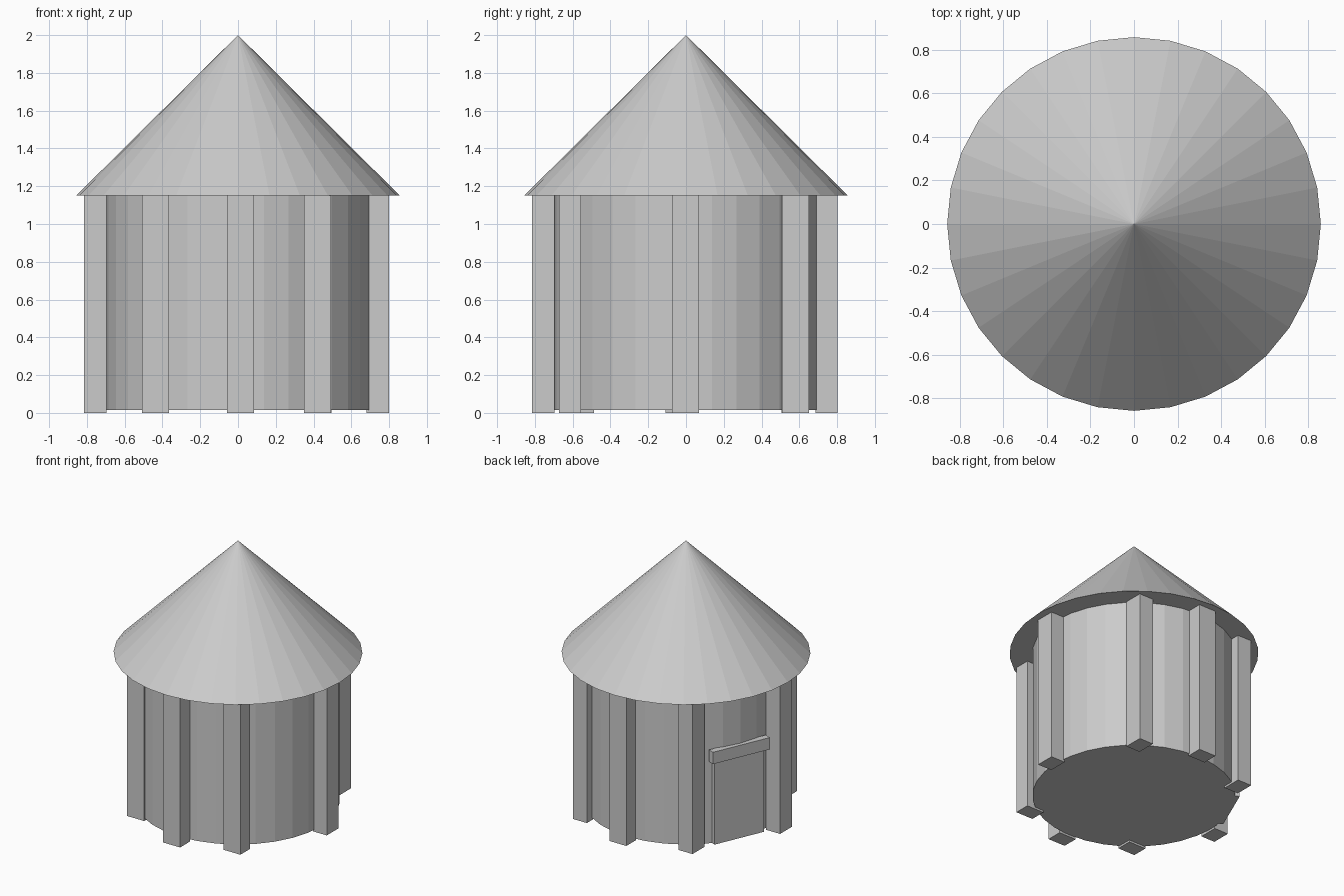
import bpy
from math import radians, sin, cos
from mathutils import Matrix, Vector

cube = bpy.data.objects.get("Cube")
if cube:
    bpy.data.objects.remove(cube, do_unlink=True)

# Single plain grey
grey = bpy.data.materials.new("plain_grey")
grey.use_nodes = True
GREY = (0.6, 0.6, 0.6, 1.0)
grey.diffuse_color = GREY
grey.node_tree.nodes["Principled BSDF"].inputs["Base Color"].default_value = GREY

SIDES = 32
FLOOR = 0.015
EAVES = 1.15
TOP = 2.0


def finish(name):
    obj = bpy.context.object
    obj.name = name
    obj.data.name = name
    obj.data.materials.append(grey)
    return obj


def box(name, center, size, turn=0.0):
    bpy.ops.mesh.primitive_cube_add(size=1, location=center)
    obj = finish(name)
    obj.data.transform(Matrix.Diagonal((*size, 1)))
    obj.rotation_euler.z = turn
    return obj


# Round wall
bpy.ops.mesh.primitive_cylinder_add(vertices=SIDES, radius=0.70, depth=EAVES - FLOOR,
                                    location=(0, 0, (EAVES + FLOOR) / 2))
finish("round_wall")

# Conical roof with a closed underside
bpy.ops.mesh.primitive_cone_add(vertices=SIDES, radius1=0.857, radius2=0, depth=TOP - EAVES,
                                location=(0, 0, (TOP + EAVES) / 2))
finish("cone_roof")

# Posts around the wall, each with its wide side along x or y
WIDE, NARROW = 0.143, 0.117
along_x = {
    "front_post": (0.012, -0.756),
    "front_left_post": (0.42, -0.615),
    "front_right_post": (-0.438, -0.545),
    "back_post": (0.012, 0.743),
}
along_y = {
    "left_post": (0.74, -0.003),
    "right_post": (-0.756, -0.038),
    "back_left_post": (0.436, 0.58),
    "back_right_post": (-0.45, 0.577),
}
for posts, size in ((along_x, (WIDE, NARROW)), (along_y, (NARROW, WIDE))):
    for name, (x, y) in posts.items():
        box(name, (x, y, EAVES / 2), (*size, EAVES))


# Door and lintel, set flat against the wall between two posts
angle = radians(180 - 23.4)
outward = Vector((cos(angle), sin(angle), 0))


def wall_plate(name, outer, thick, width, low, high):
    center = outward * (outer - thick / 2)
    center.z = (low + high) / 2
    box(name, center, (thick, width, high - low), angle)


wall_plate("door", 0.70, 0.05, 0.40, FLOOR, 0.65)
wall_plate("door_lintel", 0.728, 0.05, 0.46, 0.645, 0.735)
